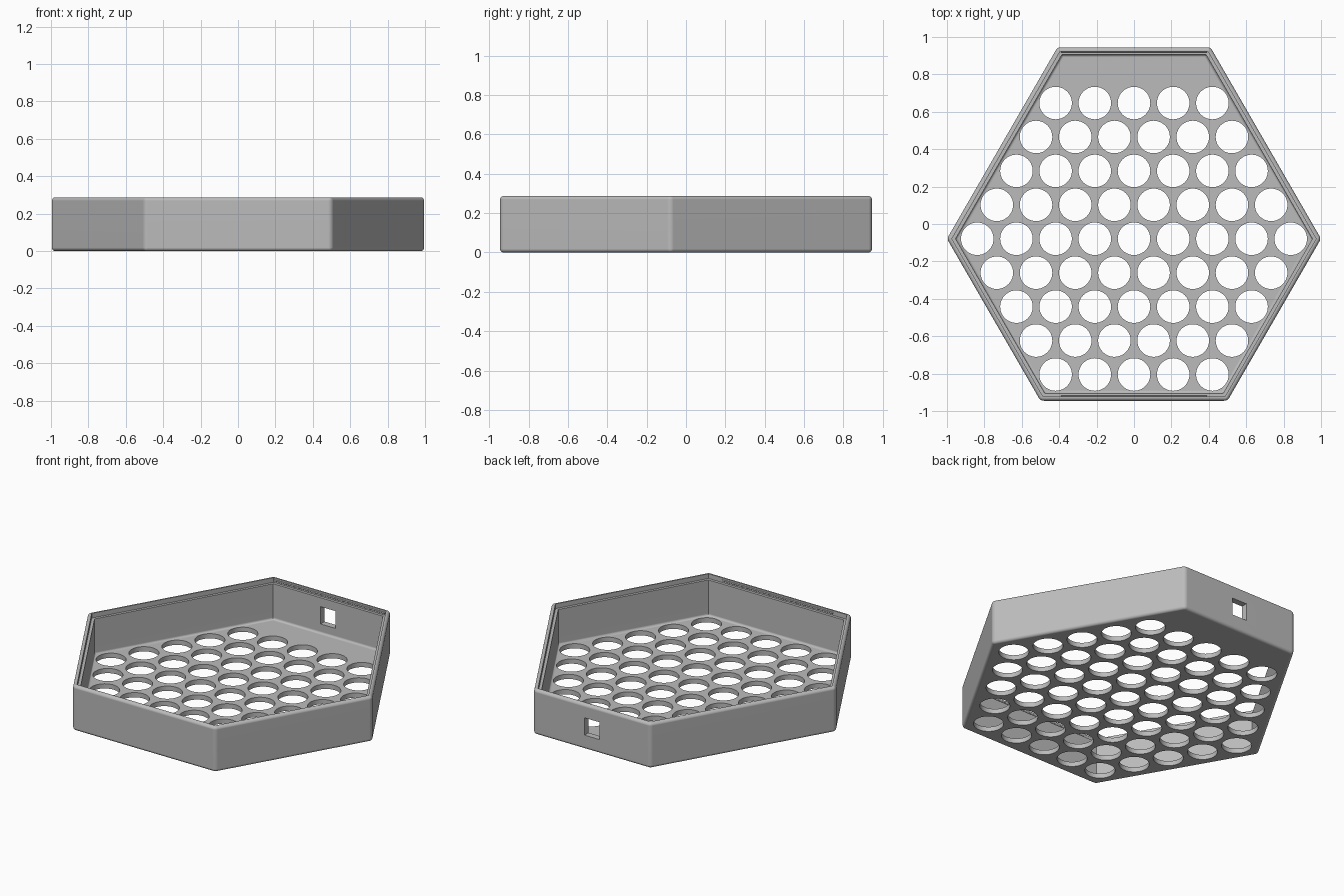
import bpy
import bmesh
import math
from mathutils import Matrix

cube = bpy.data.objects.get("Cube")
if cube:
    bpy.data.objects.remove(cube)

MID_Y = -0.079      # y of the two side corners
HALF_Y = 0.945
HEIGHT = 0.287
FLOOR = 0.03
WALL = 0.04
PITCH = 0.2095      # hole spacing
HOLE_R = 0.087

grey = bpy.data.materials.new("Plain grey")
grey.use_nodes = True
colour = (0.5, 0.5, 0.5, 1)
grey.diffuse_color = colour
grey.node_tree.nodes["Principled BSDF"].inputs["Base Color"].default_value = colour


def outline(inset):
    """Six corners of the stretched hexagon, moved inward by inset."""
    corner = 1 - inset / math.cos(math.pi / 6)
    y0, y1 = -HALF_Y + inset, HALF_Y - inset
    x0 = corner - (MID_Y - y0) / math.sqrt(3)
    x1 = corner - (y1 - MID_Y) / math.sqrt(3)
    return [(-x0, y0), (x0, y0), (corner, MID_Y), (x1, y1), (-x1, y1), (-corner, MID_Y)]


def finish(name, bm):
    bmesh.ops.recalc_face_normals(bm, faces=bm.faces)
    mesh = bpy.data.meshes.new(name)
    bm.to_mesh(mesh)
    bm.free()
    mesh.materials.append(grey)
    obj = bpy.data.objects.new(name, mesh)
    bpy.context.scene.collection.objects.link(obj)
    return obj


def prism(name, inset, z0, z1, radius=0, keep=lambda e: True):
    """Hexagonal prism whose chosen edges are rounded."""
    bm = bmesh.new()
    base = bm.faces.new([bm.verts.new((x, y, z0)) for x, y in outline(inset)])
    top = bmesh.ops.extrude_face_region(bm, geom=[base])["geom"]
    for v in top:
        if isinstance(v, bmesh.types.BMVert):
            v.co.z = z1
    bmesh.ops.recalc_face_normals(bm, faces=bm.faces)
    if radius:
        bmesh.ops.bevel(bm, geom=[e for e in bm.edges if keep(e)], offset=radius,
                        segments=5, profile=0.5, affect='EDGES')
    return finish(name, bm)


# Outer shell and the hollows cut from it
tray = prism("tray", 0, 0, HEIGHT, 0.018)
cutters = [
    prism("hollow_cutter", WALL, FLOOR, 0.5, 0.014,
          lambda e: all(v.co.z < 0.1 for v in e.verts)),
    prism("lid_ledge_cutter", 0.023, HEIGHT - 0.03, 0.5),
]

# Honeycomb of floor holes, nine in the middle row and five at each end
bm = bmesh.new()
for row in range(-4, 5):
    count = 9 - abs(row)
    for i in range(count):
        place = Matrix.Translation(((i - (count - 1) / 2) * PITCH,
                                    MID_Y + row * PITCH * math.sqrt(3) / 2, 0))
        bmesh.ops.create_cone(bm, cap_ends=True, segments=40, radius1=HOLE_R,
                              radius2=HOLE_R, depth=0.16, matrix=place)
cutters.append(finish("floor_hole_cutter", bm))

# Square opening in the back wall
bm = bmesh.new()
bmesh.ops.create_cube(bm, size=1, matrix=Matrix.Translation((0, HALF_Y, 0.145))
                      @ Matrix.Diagonal((0.105, 0.2, 0.11, 1)))
cutters.append(finish("port_cutter", bm))

bpy.context.view_layer.objects.active = tray
for cutter in cutters:
    cutter.hide_render = True
    mod = tray.modifiers.new(cutter.name, 'BOOLEAN')
    mod.operation = 'DIFFERENCE'
    mod.solver = 'EXACT'
    mod.object = cutter
    bpy.ops.object.modifier_apply(modifier=mod.name)
for cutter in cutters:
    bpy.data.objects.remove(cutter)

# Thin snap ridges inside the front and back rim
parts = [tray]
for name, side in (("front_snap_ridge", -1), ("back_snap_ridge", 1)):
    bm = bmesh.new()
    place = Matrix.Translation((0, side * (HALF_Y - 0.023), HEIGHT - 0.016))
    bmesh.ops.create_cone(bm, cap_ends=True, segments=12, radius1=0.005, radius2=0.005,
                          depth=0.78, matrix=place @ Matrix.Rotation(math.pi / 2, 4, 'Y'))
    parts.append(finish(name, bm))

# Smooth rounded edges, crisp corners
for obj in parts:
    bpy.ops.object.select_all(action='DESELECT')
    obj.select_set(True)
    bpy.context.view_layer.objects.active = obj
    bpy.ops.object.shade_smooth_by_angle(angle=math.radians(32))
    weighted = obj.modifiers.new("Even shading", 'WEIGHTED_NORMAL')
    weighted.keep_sharp = True
